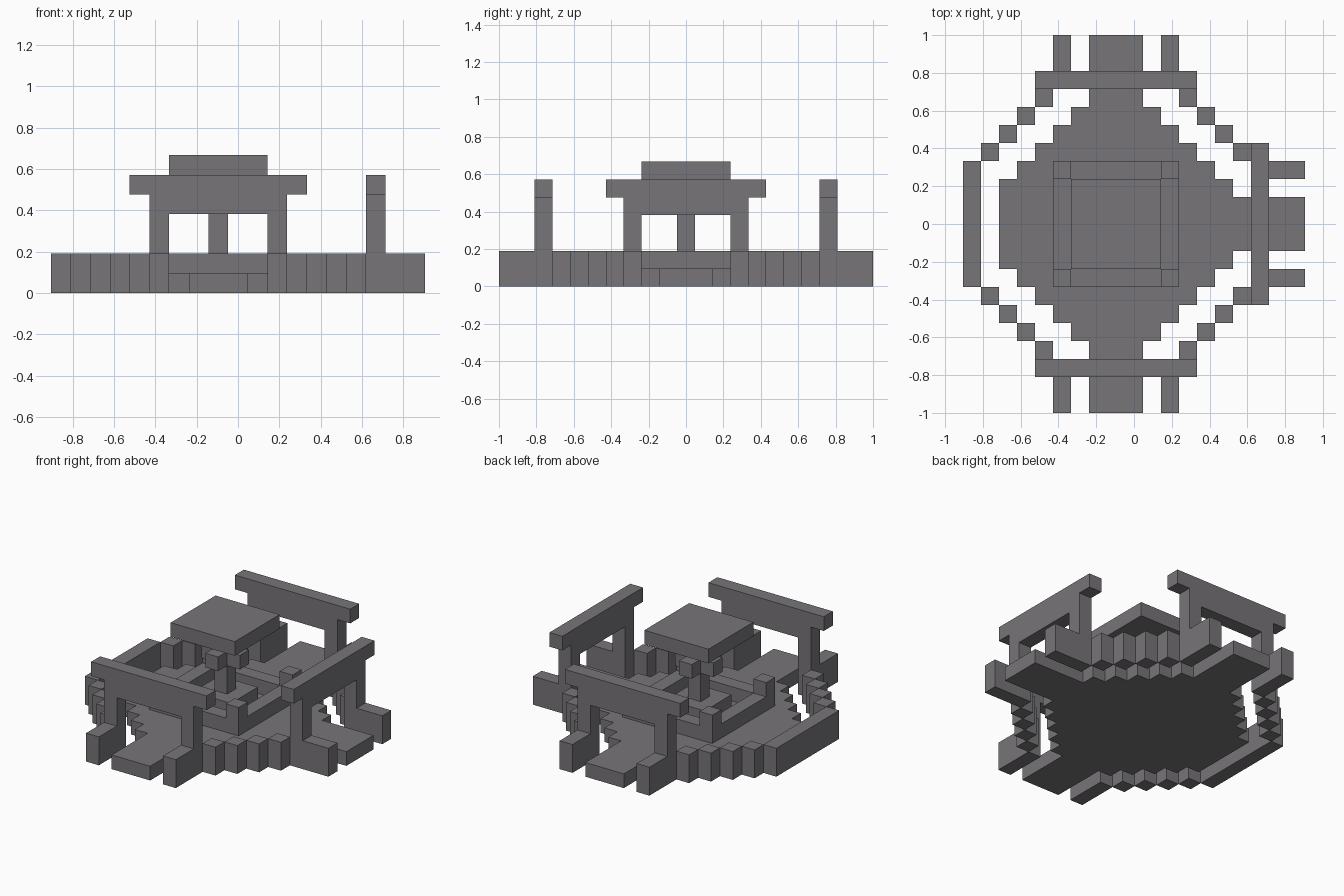
import bpy
import bmesh
from mathutils import Vector

if "Cube" in bpy.data.objects:
    bpy.data.objects.remove(bpy.data.objects["Cube"], do_unlink=True)

S = 2 / 21                    # size of one grid block
CENTRE = Vector((-S, 0, 0))   # the pavilion's axis

stone = bpy.data.materials.new("grey_stone")
stone.use_nodes = True
colour = (0.185, 0.177, 0.19, 1)
stone.diffuse_color = colour
stone.node_tree.nodes["Principled BSDF"].inputs["Base Color"].default_value = colour


def finish(name, bm):
    bmesh.ops.recalc_face_normals(bm, faces=bm.faces)
    mesh = bpy.data.meshes.new(name)
    bm.to_mesh(mesh)
    bm.free()
    mesh.materials.append(stone)
    obj = bpy.data.objects.new(name, mesh)
    bpy.context.collection.objects.link(obj)
    return obj


def blocks(name, boxes):
    """Boxes given as inclusive block ranges (u0, u1, v0, v1) and heights z0, z1."""
    bm = bmesh.new()
    for u0, u1, v0, v1, z0, z1 in boxes:
        lo = CENTRE + S * Vector((u0 - 0.5, v0 - 0.5, z0))
        hi = CENTRE + S * Vector((u1 + 0.5, v1 + 0.5, z1))
        verts = bmesh.ops.create_cube(bm, size=1)["verts"]
        for v in verts:
            v.co = (lo + hi) / 2 + v.co * (hi - lo)
    return finish(name, bm)


def prism(name, outline, z0, z1):
    bm = bmesh.new()
    face = bm.faces.new([bm.verts.new(CENTRE + S * Vector((x, y, z0))) for x, y in outline])
    top = bmesh.ops.extrude_face_region(bm, geom=[face])["geom"]
    moved = [g for g in top if isinstance(g, bmesh.types.BMVert)]
    bmesh.ops.translate(bm, verts=moved, vec=(0, 0, S * (z1 - z0)))
    return finish(name, bm)


# Stepped island floor with a causeway to the front, back and left
right = [(10.5, 1.5), (6.5, 1.5), (6.5, 2.5)]
steps = []
for k in range(5):
    steps += [(5.5 - k, 2.5 + k), (5.5 - k, 3.5 + k)]
steps[-1] = (1.5, 10.5)
quarter = right + steps
west = [(-6.5, 2.5)] + [(-x, y) for x, y in steps]
north = quarter + west[::-1]
prism("island_floor", north + [(x, -y) for x, y in reversed(north)], 0, 1)

# Outer wall: straight west run and diagonal block steps at each corner
blocks("west_wall", [(-8, -8, -3, 3, 0, 2)])
for side_x, label_x in ((-1, "right"), (1, "left")):
    for side_y, label_y in ((-1, "front"), (1, "back")):
        cells = [(side_x * (7 - k), side_y * (4 + k)) for k in range(4)]
        blocks(f"{label_y}_{label_x}_stepped_wall",
               [(u, u, v, v, 0, 2) for u, v in cells])


# Gateways: two posts, lintel, wider top beam and parapets beside the causeway
def gateway(name, place):
    pieces = {
        "posts": [(s, s, 8, 8, 0, 4) for s in (-3, 3)],
        "lintel": [(-3, 3, 8, 8, 4, 5)],
        "top_beam": [(-4, 4, 8, 8, 5, 6)],
        "parapets": [(s, s, 9, 10, 0, 2) for s in (-3, 3)],
    }
    for part, boxes in pieces.items():
        blocks(f"{name}_{part}", [place(*b[:4]) + b[4:] for b in boxes])


gateway("back_gate", lambda a, b, c, d: (a, b, c, d))
gateway("front_gate", lambda a, b, c, d: (a, b, -d, -c))
gateway("left_gate", lambda a, b, c, d: (c, d, a, b))

# Low square wall with corner blocks around the pavilion
blocks("court_wall", [(s, s, -3, 3, 1, 2) for s in (-3, 3)]
       + [(-2, 2, s, s, 1, 2) for s in (-3, 3)])
blocks("court_corner_blocks", [(u, u, v, v, 2, 3) for u in (-3, 3) for v in (-3, 3)])

# Central pavilion: plinth, pillar, cross brackets and flat roof
blocks("pavilion_plinth", [(-1, 1, -1, 1, 1, 2)])
blocks("pavilion_pillar", [(0, 0, 0, 0, 2, 6)])
blocks("pavilion_brackets", [(s, s, 0, 0, 4, 5) for s in (-1, 1)]
       + [(0, 0, s, s, 4, 5) for s in (-1, 1)])
blocks("pavilion_roof", [(-2, 2, -2, 2, 6, 7)])
